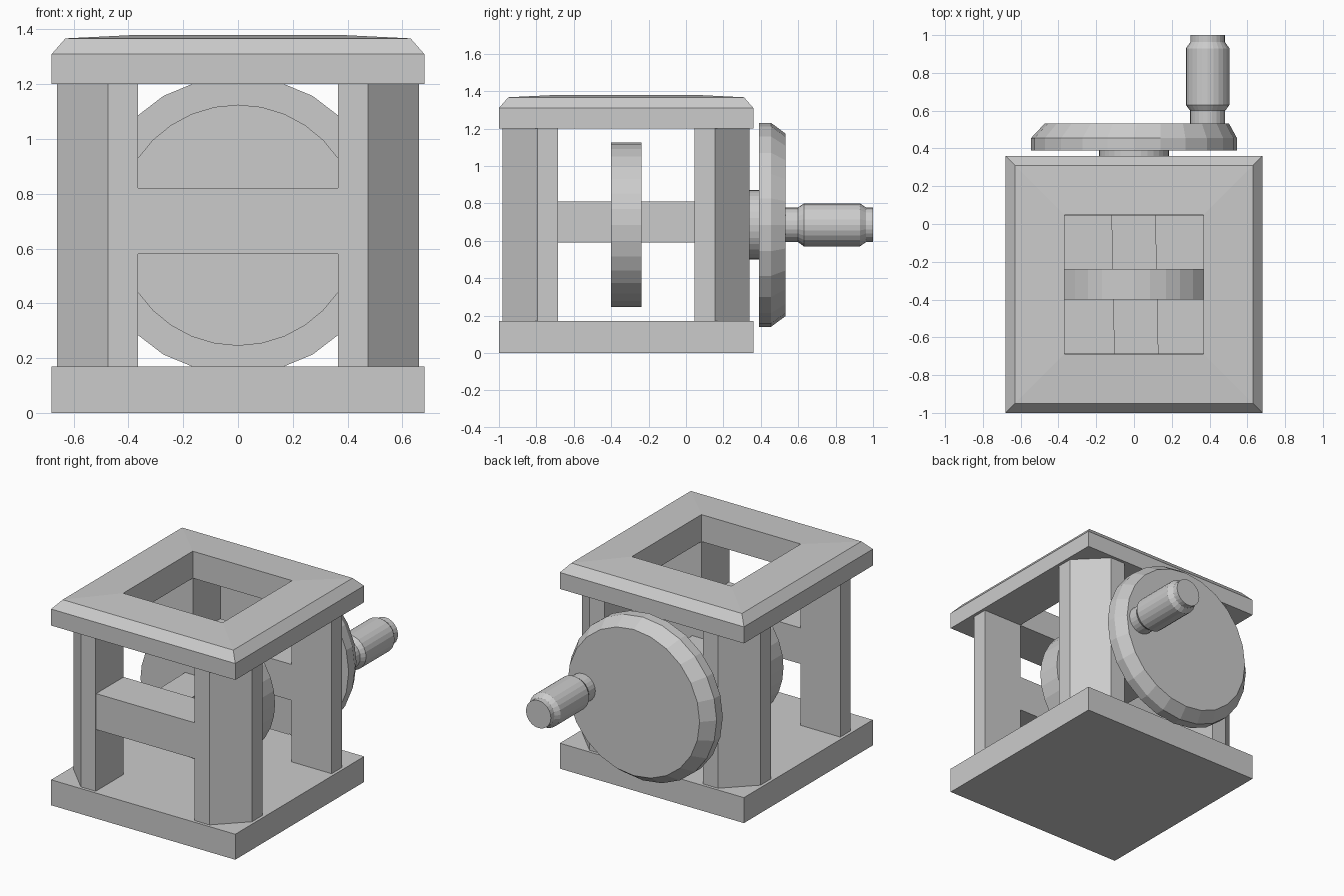
import bpy, bmesh, math

if "Cube" in bpy.data.objects:
    bpy.data.objects.remove(bpy.data.objects["Cube"])

CY = -0.32      # centre of the frame in y
AXLE_Z = 0.685  # height of the wheel axis


def make(name, bm, loc):
    bmesh.ops.recalc_face_normals(bm, faces=bm.faces)
    me = bpy.data.meshes.new(name)
    bm.to_mesh(me)
    bm.free()
    ob = bpy.data.objects.new(name, me)
    ob.location = loc
    bpy.context.collection.objects.link(ob)
    return ob


def mirror(ob, x, y):
    m = ob.modifiers.new("Mirror", 'MIRROR')
    m.use_axis = (x, y, False)
    m.use_clip = False
    m.use_mirror_merge = False


def box(name, x, y, z, loc):
    bm = bmesh.new()
    bmesh.ops.create_cube(bm, size=1)
    for v in bm.verts:
        v.co = ((x, y, z)[i][0] + (v.co[i] + 0.5) * ((x, y, z)[i][1] - (x, y, z)[i][0]) for i in range(3))
    return make(name, bm, loc)


def turned(name, profile, n, loc):
    """Solid turned about y; profile entries are (y, radius, x shift)."""
    bm = bmesh.new()
    rings = []
    for y, r, dx in profile:
        rings.append([bm.verts.new((r * math.sin(2 * math.pi * i / n) + dx, y,
                                    r * math.cos(2 * math.pi * i / n))) for i in range(n)])
    for a, b in zip(rings, rings[1:]):
        for i in range(n):
            j = (i + 1) % n
            bm.faces.new((a[i], a[j], b[j], b[i]))
    bm.faces.new(rings[0])
    bm.faces.new(rings[-1])
    return make(name, bm, loc)


# Base slab
box("base", (-0.68, 0.68), (-0.68, 0.68), (0, 0.17), (0, CY, 0))

# Top frame: a closed section swept round a square
section = [(0.367, 1.20), (0.68, 1.20), (0.68, 1.31), (0.63, 1.367), (0.367, 1.38)]
bm = bmesh.new()
loops = [[bm.verts.new((sx * h, sy * h, z)) for sx, sy in ((1, 1), (-1, 1), (-1, -1), (1, -1))]
         for h, z in section]
for k in range(len(loops)):
    a, b = loops[k], loops[(k + 1) % len(loops)]
    for i in range(4):
        j = (i + 1) % 4
        bm.faces.new((a[i], a[j], b[j], b[i]))
make("top_frame", bm, (0, CY, 0))

# Four corner posts with a chamfered outer corner
bm = bmesh.new()
outline = [(0.365, 0.365), (0.66, 0.365), (0.66, 0.475), (0.475, 0.66), (0.365, 0.66)]
face = bm.faces.new([bm.verts.new((x, y, 0.17)) for x, y in outline])
ext = bmesh.ops.extrude_face_region(bm, geom=[face], use_keep_orig=True)
top = [g for g in ext["geom"] if isinstance(g, bmesh.types.BMVert)]
bmesh.ops.translate(bm, verts=top, vec=(0, 0, 1.03))
mirror(make("corner_posts", bm, (0, CY, 0)), True, True)

# Front and back crossbars
mirror(box("crossbars", (-0.365, 0.365), (0.365, 0.655), (0.58, 0.82), (0, CY, 0)), False, True)

# Square axle, turned slightly
axle = box("axle", (-0.117, 0.117), (-0.37, 0.37), (-0.11, 0.11), (0.005, CY, 0.70))
axle.rotation_euler.z = 0.02

# Inner wheel, hub, crank wheel and handle
turned("inner_wheel", [(-0.40, 0.44, 0), (-0.237, 0.44, 0)], 32, (0, 0, AXLE_Z))
turned("hub", [(0.33, 0.186, 0), (0.395, 0.186, 0)], 32, (0, 0, AXLE_Z))
turned("crank_wheel", [(0.39, 0.545, 0), (0.455, 0.545, 0), (0.532, 0.488, 0.015)], 24, (0, 0, AXLE_Z))
turned("handle", [(0.52, 0.093, 0), (0.60, 0.093, 0), (0.63, 0.115, 0), (0.93, 0.115, 0),
                  (0.963, 0.092, 0), (1.0, 0.092, 0)], 24, (0.39, 0, AXLE_Z))
